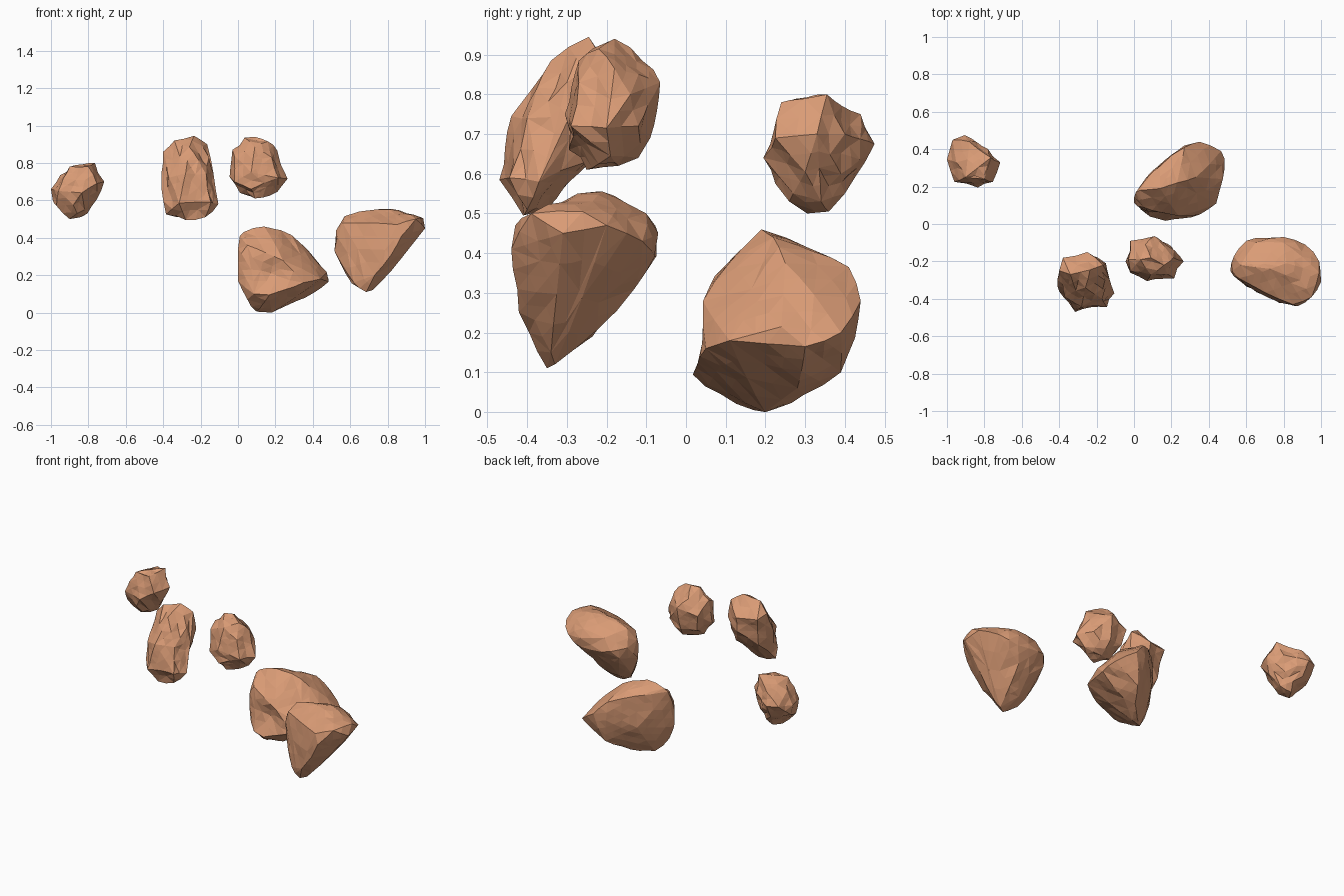
import bpy, bmesh, random
from mathutils import Vector

random.seed(7)
clay = bpy.data.materials.new("warm_clay_stone")
clay.diffuse_color = (0.70, 0.33, 0.18, 1)


def rock(name, corners, edge, low, high, dents=()):
    """Hull of the rock's corner points, with long edges split and chipped in or out."""
    bm = bmesh.new()
    for c in corners:
        bm.verts.new(c)
    bmesh.ops.convex_hull(bm, input=bm.verts[:])
    bmesh.ops.delete(bm, geom=[v for v in bm.verts if not v.link_faces], context='VERTS')
    lo = [min(c[i] for c in corners) for i in range(3)]
    hi = [max(c[i] for c in corners) for i in range(3)]
    mid = Vector([(a + b) / 2 for a, b in zip(lo, hi)])
    for strength in (1.0, 0.4):
        old = {v.co[:] for v in bm.verts}
        long_edges = [e for e in bm.edges if e.calc_length() > edge]
        bmesh.ops.subdivide_edges(bm, edges=long_edges, cuts=1)
        bmesh.ops.triangulate(bm, faces=bm.faces[:])
        bmesh.ops.recalc_face_normals(bm, faces=bm.faces[:])
        bm.normal_update()
        moves = [(v, v.normal * random.uniform(low, high) * strength)
                 for v in bm.verts if v.co[:] not in old]
        for v, d in moves:
            v.co += d
            for i in range(3):
                v.co[i] = min(max(v.co[i], lo[i]), hi[i])
    # Hollows pressed towards the middle of the rock
    for centre, radius, depth in dents:
        for v in bm.verts:
            f = 1 - (v.co - Vector(centre)).length / radius
            if f > 0:
                v.co += (mid - v.co).normalized() * depth * f
    bmesh.ops.recalc_face_normals(bm, faces=bm.faces[:])
    mesh = bpy.data.meshes.new(name)
    bm.to_mesh(mesh)
    bm.free()
    mesh.materials.append(clay)
    obj = bpy.data.objects.new(name, mesh)
    bpy.context.collection.objects.link(obj)


# Large lower boulder with a hollow under its front ridge
rock("lower_boulder", [
    (.10, .17, .005), (.18, .20, 0), (.17, .23, .01), (.05, .10, .07), (.165, .01, .09),
    (.085, .04, .10), (0, .12, .17), (0, .115, .27), (.01, .17, .41), (.14, .19, .46),
    (.23, .22, .44), (.05, .09, .36), (.475, .24, .215), (.485, .30, .165), (.465, .39, .20),
    (.44, .11, .18), (.31, .28, .06), (.35, .05, .16), (.35, .44, .28), (.27, .42, .30),
    (.27, .41, .365), (.30, .39, .10), (.24, .04, .28), (.33, .25, .375), (.13, .31, .2),
    (.14, .31, .40), (.03, .18, .43)],
    .09, -.003, .012, [((.17, .03, .19), .12, .06)])

# Large right boulder, tapering downwards
rock("right_boulder", [
    (.685, -.35, .11), (.75, -.34, .15), (.58, -.28, .20), (.70, -.375, .17), (.73, -.395, .20),
    (.875, -.44, .41), (.85, -.43, .47), (.95, -.39, .50), (1, -.31, .45), (.99, -.20, .47),
    (.99, -.26, .505), (.915, -.11, .43), (.73, -.24, .55), (.815, -.21, .555), (.89, -.30, .53),
    (.57, -.22, .515), (.525, -.25, .44), (.515, -.25, .33), (.65, -.075, .40), (.80, -.07, .45),
    (.80, -.10, .50), (.65, -.10, .48), (.565, -.13, .36), (.75, -.13, .31), (.80, -.08, .39),
    (.92, -.30, .365), (.65, -.25, .18), (.82, -.425, .31), (.56, -.29, .48), (.62, -.34, .16),
    (.60, -.09, .41), (.535, -.17, .42), (.72, -.33, .12), (.65, -.35, .13)],
    .09, -.003, .012)

# Small upper stone
rock("upper_middle_stone", [
    (-.03, -.19, .87), (.035, -.19, .935), (.09, -.18, .94), (.16, -.22, .915), (.21, -.18, .865),
    (.215, -.14, .80), (.265, -.20, .715), (.21, -.19, .645), (.09, -.25, .61), (.01, -.20, .64),
    (-.045, -.20, .725), (-.02, -.09, .80), (.11, -.065, .83), (.06, -.11, .885), (.10, -.09, .69),
    (.11, -.12, .64), (.215, -.29, .72), (.07, -.305, .75), (-.02, -.26, .70), (.07, -.295, .66),
    (.09, -.27, .885), (.18, -.27, .83), (-.02, -.25, .84), (0, -.11, .70), (.17, -.22, .625),
    (.10, -.17, .62), (.20, -.12, .72)],
    .07, -.011, .008)

# Tall leaning stone
rock("tall_stone", [
    (-.40, -.25, .86), (-.34, -.27, .92), (-.235, -.245, .945), (-.165, -.22, .90),
    (-.15, -.21, .79), (-.105, -.37, .58), (-.175, -.40, .51), (-.28, -.41, .495),
    (-.385, -.36, .525), (-.41, -.30, .74), (-.40, -.36, .60), (-.38, -.18, .84),
    (-.25, -.15, .83), (-.155, -.30, .83), (-.145, -.445, .59), (-.315, -.47, .585),
    (-.28, -.44, .745), (-.26, -.34, .885), (-.37, -.39, .72), (-.17, -.40, .74),
    (-.25, -.16, .74), (-.36, -.22, .66), (-.18, -.25, .63), (-.27, -.35, .51)],
    .08, -.014, .008)

# Small left stone
rock("left_stone", [
    (-1, .345, .66), (-.99, .35, .60), (-.90, .25, .78), (-.765, .355, .80), (-.715, .33, .70),
    (-.755, .30, .605), (-.805, .34, .53), (-.90, .305, .50), (-.87, .36, .505), (-.97, .45, .68),
    (-.905, .475, .675), (-.78, .40, .70), (-.755, .225, .69), (-.835, .195, .64),
    (-.96, .225, .65), (-.80, .24, .78), (-.88, .44, .75), (-.90, .425, .59), (-.88, .225, .575),
    (-.97, .27, .57), (-.80, .26, .785), (-.95, .33, .735), (-.80, .39, .60),
    (-.86, .26, .53), (-.82, .27, .55), (-.85, .40, .55)],
    .07, -.011, .008)
